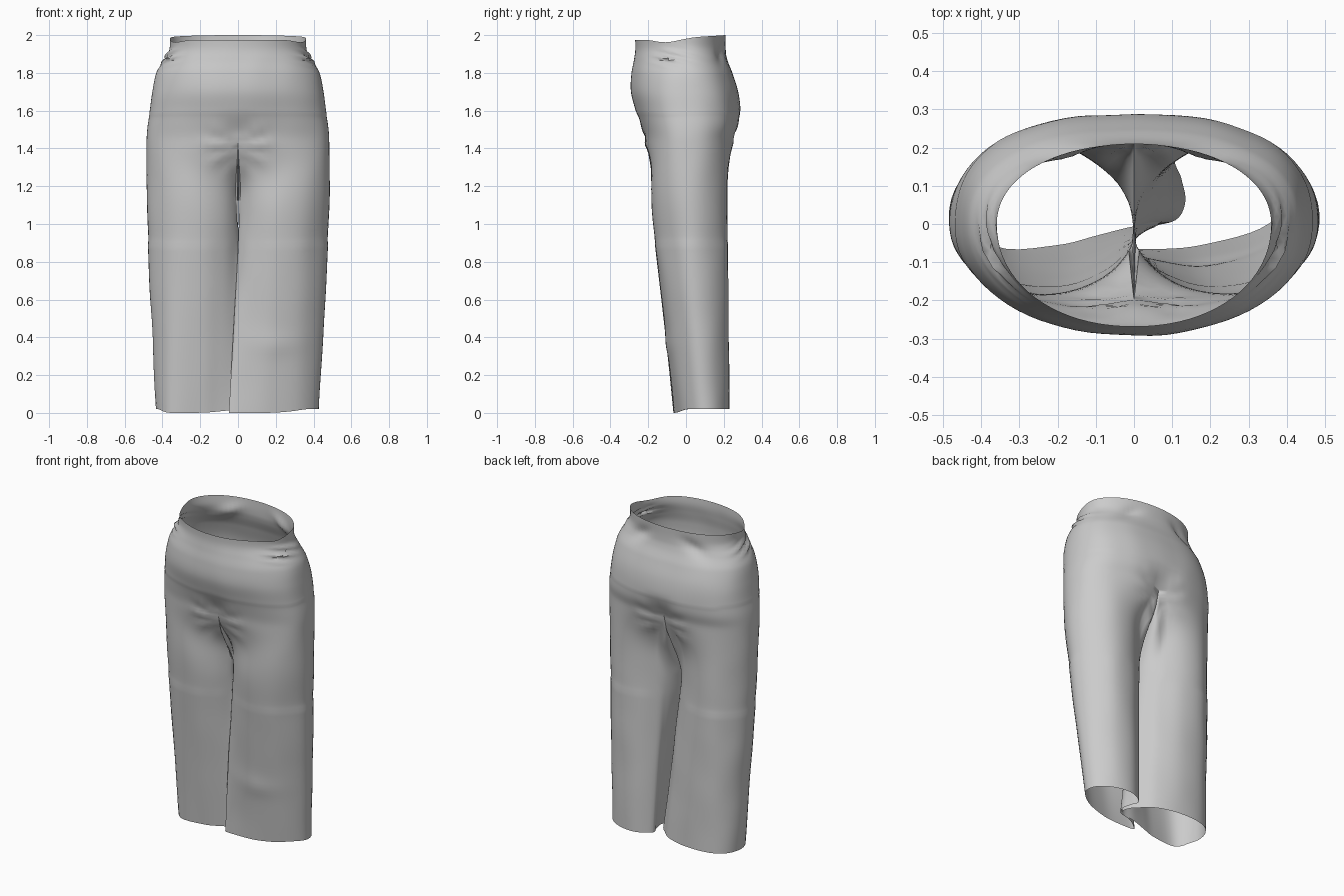
import bpy, bmesh, math
from mathutils import Vector, noise

if "Cube" in bpy.data.objects:
    bpy.data.objects.remove(bpy.data.objects["Cube"])

SEG = 5            # points per control span
OUT = 8 * SEG      # spans running round the outside of one half
TOTAL = 13 * SEG   # points round a whole leg
SPLIT = 1.45       # height where the seat divides into legs
KNEE = 1.02        # height of the upper leg section


def catmull(a, b, c, d, t):
    return 0.5 * (2*b + (c - a)*t + (2*a - 5*b + 4*c - d)*t*t + (3*b - a - 3*c + d)*t**3)


def closed_loop(pts):
    v = [Vector(p) for p in pts]
    n = len(v)
    return [catmull(v[i-1], v[i], v[(i+1) % n], v[(i+2) % n], k / SEG)
            for i in range(n) for k in range(SEG)]


def smooth(t):
    t = max(0.0, min(1.0, t))
    return t * t * (3 - 2*t)


# Seat profile: height, half width, front depth, back depth
SEAT = [Vector(r) for r in [
    (2.00, .360, .270, .210), (1.93, .362, .268, .210), (1.88, .388, .275, .218),
    (1.80, .432, .288, .248), (1.70, .454, .290, .276), (1.60, .468, .266, .288),
    (1.52, .482, .242, .284), (1.45, .488, .226, .262)]]

# Leg sections: front centre, round the outside to back centre, then inner wall
THIGH = [(.014, -.07), (.075, -.135), (.2, -.18), (.355, -.15), (.476, -.03), (.464, .1),
         (.35, .21), (.2, .212), (.092, .152), (.045, .105), (.016, .055), (.004, .01), (.004, -.03)]
HEM_RIGHT = [(-.05, -.06), (.06, -.065), (.18, -.055), (.33, -.01), (.42, .07), (.41, .15),
             (.32, .215), (.2, .228), (.11, .175), (.125, .12), (.138, .06), (.11, .01), (.02, -.012)]
HEM_LEFT = [(0, -.005), (-.1, -.03), (-.2, -.055), (-.36, -.06), (-.43, .04), (-.41, .15),
            (-.32, .215), (-.15, .225), (-.01, .185), (.06, .128), (.105, .08), (.115, .03), (.08, .003)]


def seat_point(z, a):
    """Point on the right half of the seat; a runs 0 (front) to pi (back)."""
    i = max(k for k in range(len(SEAT) - 1) if SEAT[k].x >= z or k == 0)
    t = (SEAT[i].x - z) / (SEAT[i].x - SEAT[i+1].x)
    p = catmull(SEAT[max(i-1, 0)], SEAT[i], SEAT[i+1], SEAT[min(i+2, len(SEAT)-1)], t)
    c = math.cos(a)
    e = 2 / (2.1 + (0.33 if c < 0 else 0.1) * smooth((1.95 - z) / 0.3))
    x = p.y * max(math.sin(a), 0) ** e
    y = -math.copysign(abs(c) ** e, c) * (p.z if c > 0 else p.w)
    # centre cleft at front and back
    cleft = 0.045 if c < 0 else 0.03
    y -= math.copysign(cleft, y) * smooth((1.62 - z) / 0.2) * math.exp(-(x / .06) ** 2)
    return Vector((x, y, z))


def waist_height(a):
    return 1.974 + .013 * (1 - math.cos(a)) - .02 * math.exp(-((a - 1.2) / .35) ** 2)


def top_loop():
    """Seat edge plus the crotch curve joining back centre to front centre."""
    pts = [seat_point(SPLIT, math.pi * i / OUT) for i in range(OUT + 1)]
    back, front = pts[-1].y, pts[0].y
    for k in range(1, TOTAL - OUT):
        t = k / (TOTAL - OUT)
        dip = (4 * t * (1 - t)) ** 0.6
        pts.append(Vector((0, back + (front - back) * t, SPLIT - 0.19 * dip)))
    return pts


def add_grid(bm, rows, closed):
    vr = [[bm.verts.new(p) for p in r] for r in rows]
    n = len(rows[0])
    for a, b in zip(vr, vr[1:]):
        for i in range(n if closed else n - 1):
            j = (i + 1) % n
            bm.faces.new((a[i], a[j], b[j], b[i]))


def cloth(p):
    """Outward offset for the fabric creases."""
    x, y, z = p
    d = .004 * noise.noise(Vector((x*7, y*7, z*4))) * smooth((1.95 - z) / .1)
    # bunched creases at the sides of the waist
    side = math.exp(-((abs(x) - .37) / .07) ** 2 - ((z - 1.88) / .035) ** 2 - ((y + .07) / .1) ** 2)
    d += .015 * side * math.sin(z * 150 + y * 35)
    # slack dents at the back of the waist
    if y > 0:
        d -= .02 * math.exp(-((abs(x) - .2 + (z - 1.9)) / .05) ** 2 - ((z - 1.9) / .05) ** 2)
    # folds fanning from the crotch
    if abs(x) > .01 and abs(y) > .1:
        r = math.hypot(x, z - 1.4)
        ang = math.atan2(z - 1.4, abs(x))
        d += .006 * math.sin(ang * 9) * math.exp(-((r - .1) / .07) ** 2)
    # sagging folds on the right shin
    if y < 0 and x > 0:
        d += .012 * math.exp(-((z - .36 - .5*(x - .2)**2) / .06) ** 2 - ((x - .2) / .12) ** 2)
    return d


# Trousers: one sheet made of two seat halves and two legs
bm = bmesh.new()
top = top_loop()
for s, hem_pts in ((1, HEM_RIGHT), (-1, HEM_LEFT)):
    # seat half
    rows = []
    for r in range(43):
        row = []
        for i in range(OUT + 1):
            a = math.pi * i / OUT
            zt = waist_height(a)
            p = seat_point(zt + (SPLIT - zt) * r / 42, a)
            row.append((s * p.x, p.y, p.z))
        rows.append(row)
    add_grid(bm, rows, False)
    # leg
    thigh = closed_loop([(s * x, y) for x, y in THIGH])
    hem = closed_loop(hem_pts)
    rows = []
    for r in range(57):
        row = []
        for i, tp in enumerate(top):
            hz = .02 * smooth((hem[i].y + .065) / .08)
            z = tp.z + (hz - tp.z) * (r / 56) ** 1.1
            # the front keeps its slope above the knee section
            w = (KNEE - z) / KNEE
            if w < 0:
                w *= math.sin(math.pi * min(i / OUT, 1)) * smooth((.75 - i / OUT) / .3)
            leg = thigh[i].lerp(hem[i], w)
            # the outside eases into the leg more slowly than the inner seam
            length = .3 + .12 * math.sin(math.pi * min(i / OUT, 1))
            f = smooth((tp.z - z) / length)
            if .55 < i / OUT <= 1:
                f = 1 - (1 - f) ** 1.5   # quicker tuck under the seat
            xy = Vector((s * tp.x, tp.y)).lerp(leg, f)
            row.append((xy.x, xy.y, z))
        rows.append(row)
    add_grid(bm, rows, True)

bmesh.ops.remove_doubles(bm, verts=bm.verts, dist=0.0004)
# even out the join between seat and legs
band = [v for v in bm.verts if .9 < v.co.z < 1.58 and abs(v.co.x) > .03]
for _ in range(8):
    bmesh.ops.smooth_vert(bm, verts=band, factor=.5, use_axis_x=True, use_axis_y=True, use_axis_z=False)
for v in bm.verts:
    d = Vector((v.co.x, v.co.y, 0))
    if d.length > .05:
        v.co += d.normalized() * cloth(v.co)
bmesh.ops.recalc_face_normals(bm, faces=bm.faces)

mesh = bpy.data.meshes.new("trousers")
bm.to_mesh(mesh)
bm.free()
obj = bpy.data.objects.new("trousers", mesh)
bpy.context.collection.objects.link(obj)
bpy.context.view_layer.objects.active = obj
obj.select_set(True)
bpy.ops.object.shade_smooth_by_angle(angle=math.radians(60))
